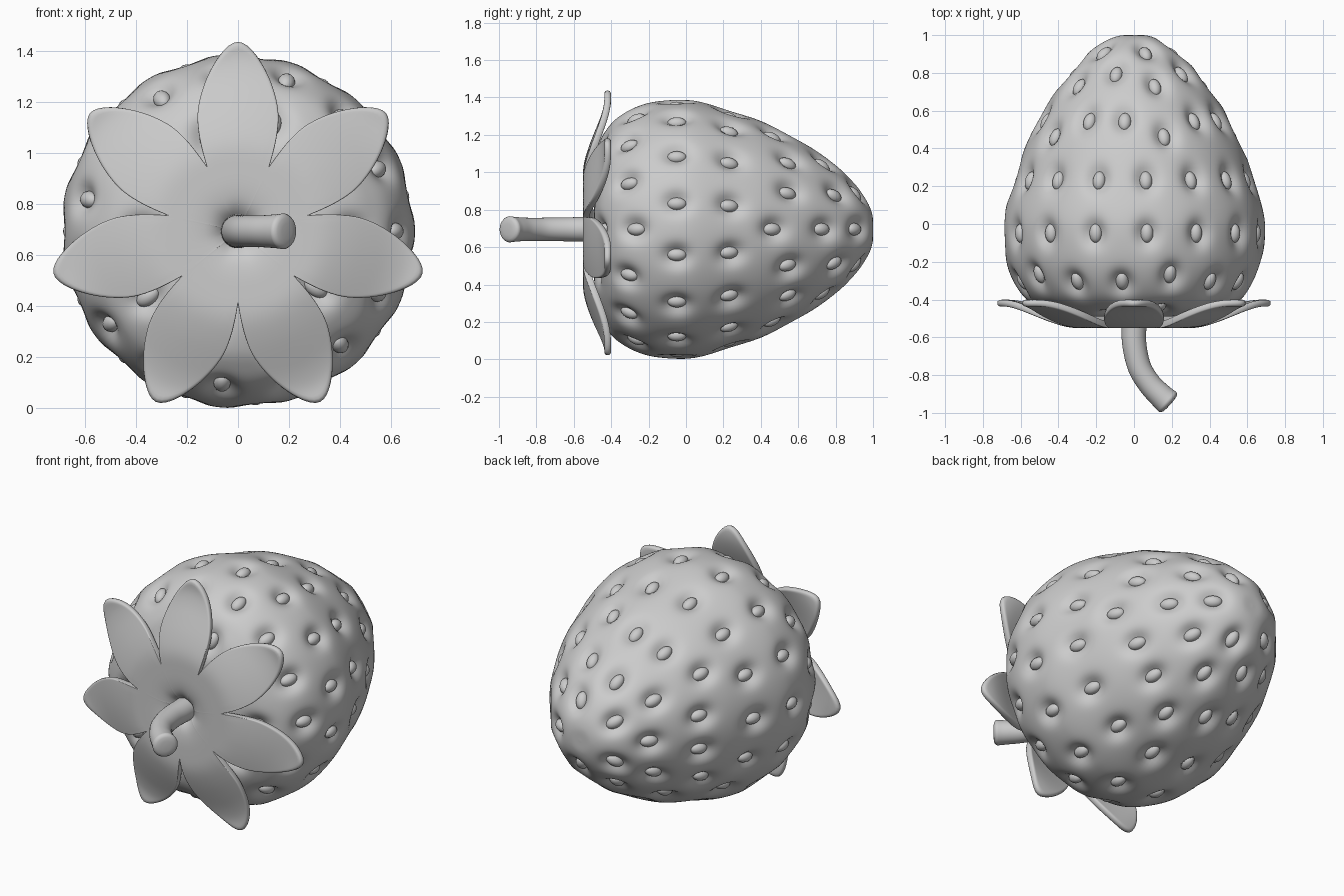
import bpy, bmesh, math
from mathutils import Vector, Matrix, kdtree

if "Cube" in bpy.data.objects:
    bpy.data.objects.remove(bpy.data.objects["Cube"])

CZ = 0.695                      # height of the berry axis, which runs along y


def spline(pts, n):
    """Catmull-Rom through the points, n steps per span."""
    p = [Vector(q) for q in pts]
    p = [2 * p[0] - p[1]] + p + [2 * p[-1] - p[-2]]
    out = []
    for i in range(1, len(p) - 2):
        a, b, c, d = p[i - 1:i + 3]
        for k in range(n):
            t = k / n
            out.append(0.5 * (2 * b + (c - a) * t + (2 * a - 5 * b + 4 * c - d) * t * t
                              + (3 * b - a - 3 * c + d) * t ** 3))
    return out + [p[-2]]


def lerp(table, x):
    for (x0, y0), (x1, y1) in zip(table, table[1:]):
        if x <= x1:
            return y0 + (y1 - y0) * (x - x0) / (x1 - x0)
    return table[-1][1]


def loft(rings):
    """Skin closed rings of equal size."""
    bm = bmesh.new()
    vs = [[bm.verts.new(c) for c in ring] for ring in rings]
    n = len(vs[0])
    for a, b in zip(vs, vs[1:]):
        for i in range(n):
            j = (i + 1) % n
            bm.faces.new((a[i], a[j], b[j], b[i]))
    bmesh.ops.remove_doubles(bm, verts=bm.verts[:], dist=1e-5)
    bmesh.ops.recalc_face_normals(bm, faces=bm.faces[:])
    return bm


def finish(bm, name):
    me = bpy.data.meshes.new(name)
    bm.to_mesh(me)
    bm.free()
    ob = bpy.data.objects.new(name, me)
    bpy.context.collection.objects.link(ob)
    for f in me.polygons:
        f.use_smooth = True
    return ob


# Berry profile (radius, y)
STEP = 9
profile = spline([(0, -.40), (.08, -.43), (.2, -.48), (.34, -.49), (.46, -.465), (.54, -.42),
                  (.6, -.365), (.65, -.28), (.68, -.18), (.694, -.05), (.685, .06), (.64, .22),
                  (.575, .41), (.48, .6), (.36, .78), (.25, .9), (.16, .965), (.08, .996),
                  (0, 1.0)], STEP)
N = 220
angles = [2 * math.pi * i / N for i in range(N)]
berry = loft([[(max(r, 0) * math.cos(a), y, CZ + max(r, 0) * math.sin(a)) for a in angles]
              for r, y in profile])

# Seed rows: count, first angle, y pattern around the row
rows = [(10, 0, (-.467, -.486)),
        (15, 0, (-.28, -.32, -.32)),
        (15, 12, (-.05,)),
        (15, 12, (.24,)),
        (15, 0, (.48, .55, .55)),
        (10, 0, (.75, .81)),
        (5, 0, (.93,))]
frames = []
for count, start, ys in rows:
    for k in range(count):
        y = ys[k % len(ys)]
        i = min(range(3 * STEP + 1, len(profile) - 1), key=lambda q: abs(profile[q].y - y))
        a = math.radians(start + 360 * k / count)
        radial = Vector((math.cos(a), 0, math.sin(a)))
        side = Vector((-math.sin(a), 0, math.cos(a)))
        d = (profile[i + 1] - profile[i - 1]).normalized()
        along = radial * d.x + Vector((0, d.y, 0))
        normal = radial * d.y - Vector((0, d.x, 0))
        pos = radial * profile[i].x + Vector((0, profile[i].y, CZ))
        frames.append((pos, side, along, normal))

# Press a dimple into the berry at each seed
tree = kdtree.KDTree(len(berry.verts))
verts = list(berry.verts)
for i, v in enumerate(verts):
    tree.insert(v.co, i)
tree.balance()
shift = [Vector() for _ in verts]
for pos, side, along, normal in frames:
    for co, i, _ in tree.find_range(pos, .17):
        d = co - pos
        w = math.exp(-(d.dot(along) / .07) ** 2 - (d.dot(side) / .056) ** 2)
        shift[i] -= normal * (.05 * w)
for v, s in zip(verts, shift):
    v.co += s
finish(berry, "berry")

# Seeds sitting in the dimples
seeds = bmesh.new()
for pos, side, along, normal in frames:
    m = Matrix((side, along, normal)).transposed().to_4x4()
    m.translation = pos - normal * .04
    m = m @ Matrix.Diagonal((.034, .052, .032, 1))
    bmesh.ops.create_uvsphere(seeds, u_segments=16, v_segments=10, radius=1, matrix=m)
finish(seeds, "seeds")

# Calyx: one sheet with seven leaves, radius as a function of angle from leaf centre
LEAVES, PER = 7, 28
edge = [(0, .75), (2.5, .737), (6.6, .69), (12.2, .605), (17.9, .51), (20.3, .46),
        (23.3, .37), (24.7, .315), (25.72, .285)]
height = [(p.x, p.y) for p in spline(
    [(.03, -.43), (.06, -.475), (.1, -.515), (.16, -.53), (.25, -.533), (.34, -.53), (.43, -.505),
     (.52, -.47), (.6, -.438), (.68, -.418), (.76, -.422)], 6)]
# angular steps are packed more tightly near the notches
offs = [25.714 * math.sin(math.pi / 2 * (2 * k / PER - 1)) for k in range(PER)]
outline = [(math.radians(90 + 360 * l / LEAVES + o), lerp(edge, abs(o)))
           for l in range(LEAVES) for o in offs]
rings = []
for j in range(25):
    ring = []
    for a, rmax in outline:
        r = .03 + (rmax - .03) * j / 24
        ring.append((r * math.cos(a), lerp(height, r), CZ + r * math.sin(a)))
    rings.append(ring)
calyx = finish(loft(rings), "calyx")
mod = calyx.modifiers.new("thickness", 'SOLIDIFY')
mod.thickness, mod.offset = .036, 0
mod = calyx.modifiers.new("soften", 'SUBSURF')
mod.levels = mod.render_levels = 1

# Stem: bent tube with a rounded, slightly flared end (x, y, radius)
path = spline([(0, -.40, .07), (0, -.53, .066), (.002, -.64, .064), (.03, -.76, .062),
               (.085, -.85, .062), (.145, -.912, .066), (.178, -.942, .07)], 6)
end, back = path[-1], path[-2]
tang = (end - back).xy.normalized()
for f, g in ((.010, .064), (.016, .052), (.019, .03), (.02, 0)):
    path.append(Vector((end.x + tang.x * f, end.y + tang.y * f, g)))
rings = []
for i, p in enumerate(path):
    t = tang if i >= len(path) - 5 else (path[i + 1] - path[max(i - 1, 0)]).xy.normalized()
    rings.append([(p.x - t.y * p.z * math.cos(b), p.y + t.x * p.z * math.cos(b),
                   CZ + p.z * math.sin(b)) for b in [math.tau * k / 32 for k in range(32)]])
finish(loft(rings), "stem")
